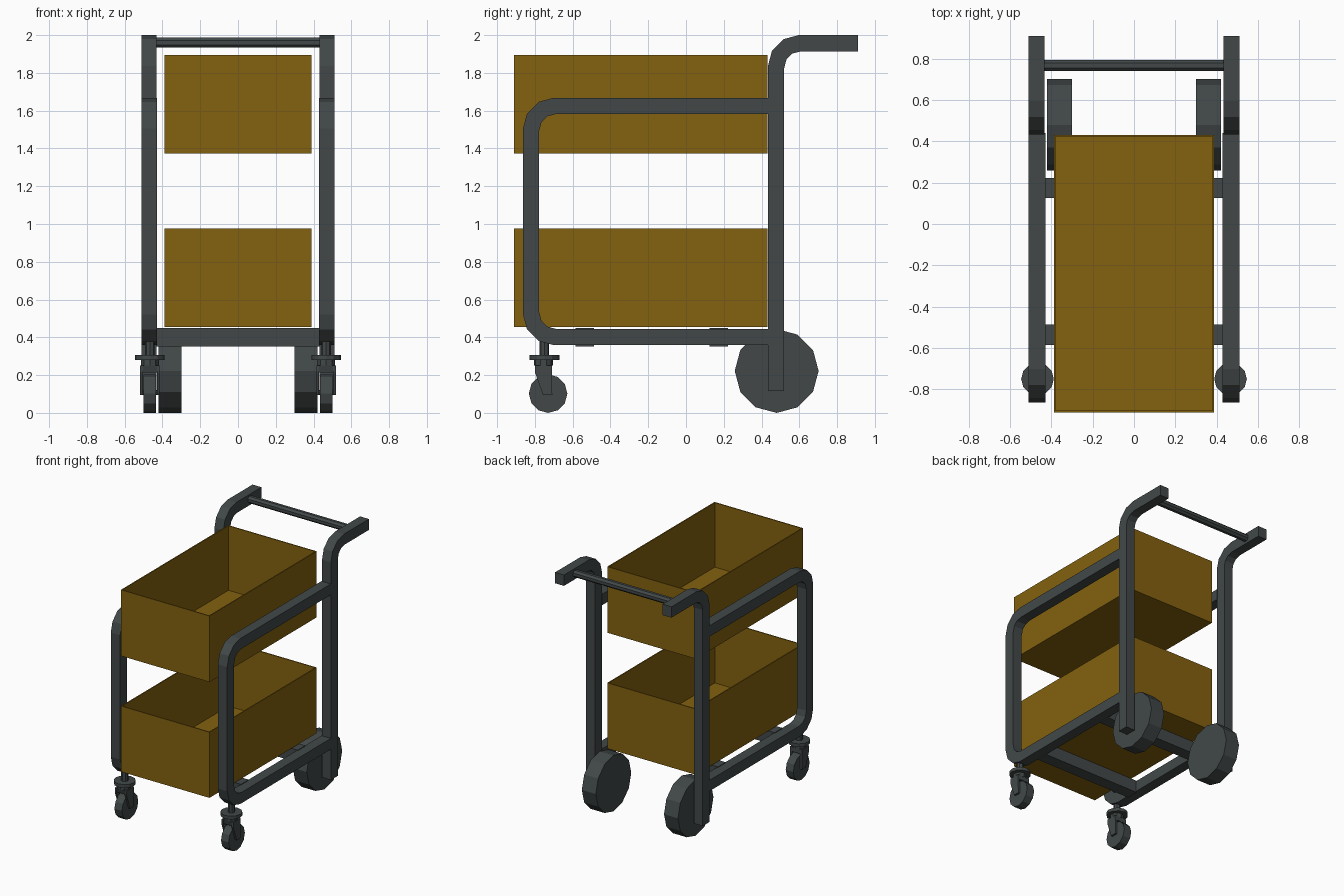
import bpy, bmesh, math
from mathutils import Vector, Matrix

if "Cube" in bpy.data.objects:
    bpy.data.objects.remove(bpy.data.objects["Cube"])


def material(name, rgb):
    m = bpy.data.materials.new(name)
    m.diffuse_color = (*rgb, 1)
    m.use_nodes = True
    m.node_tree.nodes["Principled BSDF"].inputs["Base Color"].default_value = m.diffuse_color
    return m


STEEL = material("dark grey metal", (0.054, 0.064, 0.064))
AMBER = material("amber brown", (0.23, 0.12, 0.0045))


def finish(name, bm, mat, mirror=False):
    bmesh.ops.recalc_face_normals(bm, faces=bm.faces)
    me = bpy.data.meshes.new(name)
    bm.to_mesh(me)
    bm.free()
    me.materials.append(mat)
    ob = bpy.data.objects.new(name, me)
    bpy.context.collection.objects.link(ob)
    if mirror:
        ob.modifiers.new("mirror", 'MIRROR').use_mirror_merge = False
    return ob


def box(name, lo, hi, mat=STEEL, mirror=False):
    bm = bmesh.new()
    lo, hi = Vector(lo), Vector(hi)
    size = Matrix.Diagonal((*(hi - lo), 1))
    bmesh.ops.create_cube(bm, size=1, matrix=Matrix.Translation((lo + hi) / 2) @ size)
    return finish(name, bm, mat, mirror)


def cylinder(name, centre, r, length, sides, axis='Z', mirror=True, bevel=0.0, turn=0.0):
    bm = bmesh.new()
    rot = Matrix.Rotation(math.pi / 2, 4, 'Y') if axis == 'X' else Matrix()
    bmesh.ops.create_cone(bm, cap_ends=True, segments=sides, radius1=r, radius2=r, depth=length,
                          matrix=Matrix.Translation(centre) @ rot @ Matrix.Rotation(turn, 4, 'Z'))
    return finish(name, bm, STEEL, mirror)


def rounded(points, r, steps=3):
    """Replace inner corners of a path with arcs (right-angle corners)."""
    pts = [Vector(p) for p in points]
    out = [pts[0]]
    for a, b, c in zip(pts, pts[1:], pts[2:]):
        u, v = (a - b).normalized(), (c - b).normalized()
        centre = b + (u + v) * r
        for i in range(steps + 1):
            t = math.pi / 2 * i / steps
            out.append(centre - v * r * math.cos(t) - u * r * math.sin(t))
    return out + [pts[-1]]


def tube(name, path, w, x0, x1):
    """Square tube swept along a path in the y-z plane."""
    bm = bmesh.new()
    rings = []
    for i, p in enumerate(path):
        d1 = (p - path[i - 1]).normalized() if i else (path[1] - p).normalized()
        d2 = (path[i + 1] - p).normalized() if i < len(path) - 1 else d1
        d = (d1 + d2).normalized()
        n = Vector((-d.y, d.x)) * (w / 2 / d.dot(d1))
        a, b = p + n, p - n
        rings.append([bm.verts.new((x, q.x, q.y)) for x, q in
                      ((x0, a), (x1, a), (x1, b), (x0, b))])
    for r, s in zip(rings, rings[1:]):
        for k in range(4):
            bm.faces.new((r[k], r[(k + 1) % 4], s[(k + 1) % 4], s[k]))
    bm.faces.new(rings[0])
    bm.faces.new(rings[-1])
    return finish(name, bm, STEEL, True)


def plate(name, outline, x0, x1):
    bm = bmesh.new()
    f = bm.faces.new([bm.verts.new((x0, y, z)) for y, z in outline])
    ext = bmesh.ops.extrude_face_region(bm, geom=[f])
    bmesh.ops.translate(bm, vec=(x1 - x0, 0, 0),
                        verts=[v for v in ext['geom'] if isinstance(v, bmesh.types.BMVert)])
    return finish(name, bm, STEEL, True)


def tray(name, z0, z1):
    """Open-topped bin with thin walls."""
    bm = bmesh.new()
    bmesh.ops.create_cube(bm, size=1, matrix=Matrix.Translation((0, -0.24, (z0 + z1) / 2))
                          @ Matrix.Diagonal((0.776, 1.342, z1 - z0, 1)))
    top = max(bm.faces, key=lambda f: f.calc_center_median().z)
    bmesh.ops.inset_region(bm, faces=[top], thickness=0.012)
    floor = bmesh.ops.extrude_face_region(bm, geom=[top])
    bmesh.ops.translate(bm, vec=(0, 0, -(z1 - z0 - 0.012)),
                        verts=[v for v in floor['geom'] if isinstance(v, bmesh.types.BMVert)])
    if top.is_valid:
        bmesh.ops.delete(bm, geom=[top], context='FACES_ONLY')
    finish(name, bm, AMBER)


# Bins
tray("lower_bin", 0.455, 0.975)
tray("upper_bin", 1.372, 1.895)

# Side frames: rear post bending into the handle, and the front loop
tube("rear_post", rounded([(0.477, 0.115), (0.477, 1.957), (0.91, 1.957)], 0.125), 0.086, 0.432, 0.51)
tube("side_loop", rounded([(0.44, 1.625), (-0.82, 1.625), (-0.82, 0.402), (0.44, 0.402)], 0.125),
     0.086, 0.428, 0.51)

# Cross pieces
box("rear_cross_bar", (-0.435, 0.125, 0.352), (0.435, 0.222, 0.45))
box("front_cross_bar", (-0.435, -0.585, 0.352), (0.435, -0.487, 0.45))
cylinder("handle_rod", (0, 0.767, 1.96), 0.029, 0.88, 8, 'X', mirror=False, turn=math.pi / 8)

# Large rear wheels
cylinder("rear_wheel", (0.36, 0.48, 0.222), 0.222, 0.122, 12, 'X')

# Front swivel casters
CX = 0.467
cylinder("caster_stem", (CX, -0.75, 0.345), 0.026, 0.09, 8)
cylinder("caster_disc", (CX, -0.75, 0.293), 0.079, 0.026, 12)
cylinder("caster_collar", (CX, -0.755, 0.266), 0.05, 0.032, 10)
plate("caster_fork_crown", [(-0.80, 0.25), (-0.71, 0.25), (-0.71, 0.215), (-0.79, 0.215)], 0.415, 0.519)
for label, x in (("inner", 0.415), ("outer", 0.504)):
    plate(label + "_caster_fork", [(-0.80, 0.252), (-0.71, 0.252), (-0.708, 0.095),
                                   (-0.757, 0.095), (-0.80, 0.215)], x, x + 0.015)
cylinder("caster_wheel", (CX, -0.73, 0.102), 0.102, 0.066, 12, 'X')
cylinder("caster_axle", (CX, -0.73, 0.108), 0.012, 0.1, 8, 'X')
